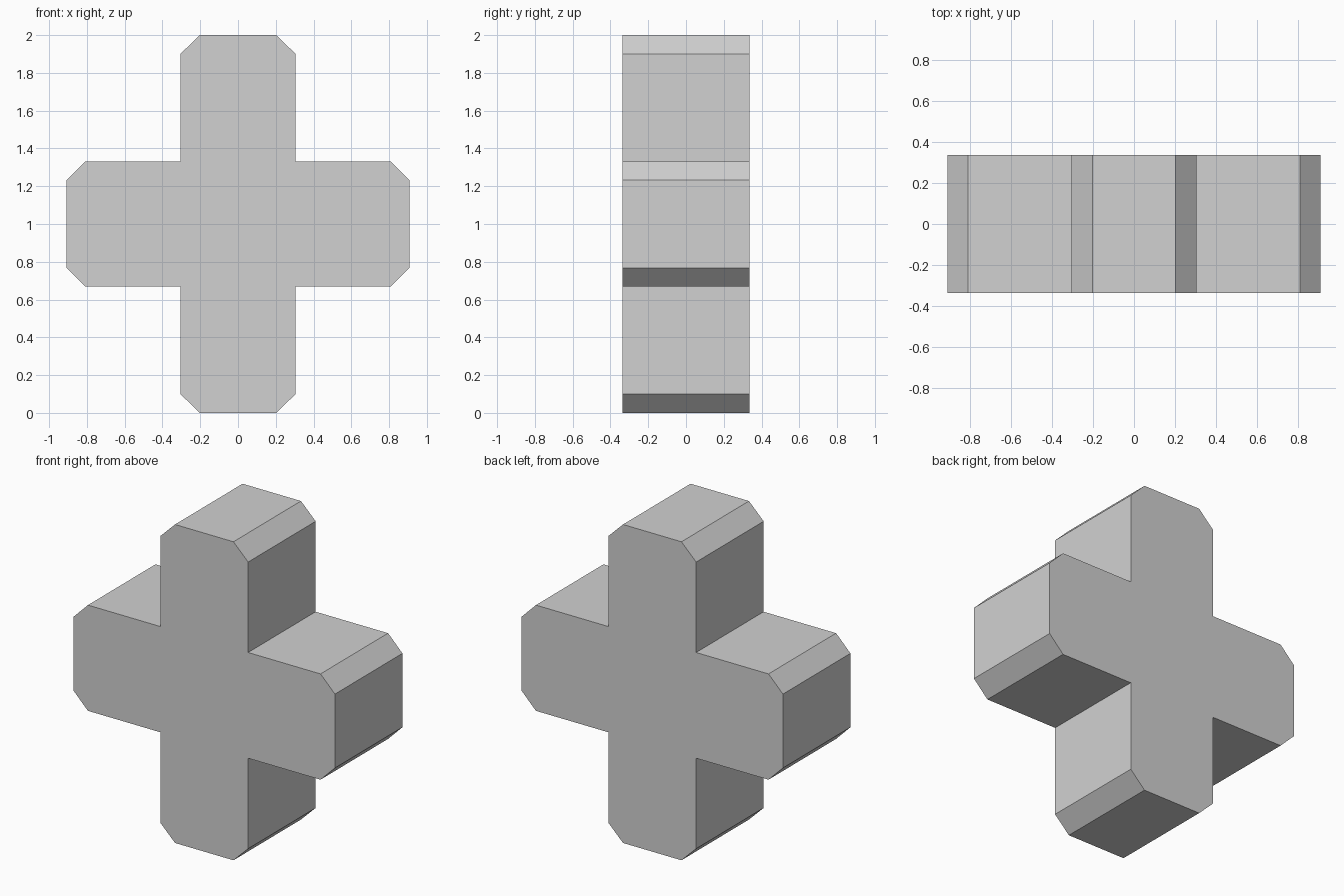
import bpy
import bmesh

cube = bpy.data.objects.get("Cube")
if cube:
    bpy.data.objects.remove(cube, do_unlink=True)

HALF_DEPTH = 0.335
CENTRE_Z = 1.0

# One quarter of the cross outline, from the top arm round to the side arm
quarter = [(0.203, 1.0), (0.305, 0.9), (0.305, 0.332), (0.808, 0.332), (0.908, 0.232)]

# Mirror the quarter into a full closed outline
right_half = quarter + [(x, -z) for x, z in reversed(quarter)]
outline = right_half + [(-x, -z) for x, z in right_half]

# Plain grey finish
grey = bpy.data.materials.new("light grey")
grey.use_nodes = True
colour = (0.64, 0.64, 0.64, 1.0)
grey.diffuse_color = colour
grey.node_tree.nodes["Principled BSDF"].inputs["Base Color"].default_value = colour

# Cross block: outline face extruded from front to back
bm = bmesh.new()
front = bm.faces.new([bm.verts.new((x, -HALF_DEPTH, CENTRE_Z + z)) for x, z in outline])
result = bmesh.ops.extrude_face_region(bm, geom=[front], use_keep_orig=True)
back_verts = [g for g in result["geom"] if isinstance(g, bmesh.types.BMVert)]
bmesh.ops.translate(bm, verts=back_verts, vec=(0, 2 * HALF_DEPTH, 0))
bmesh.ops.recalc_face_normals(bm, faces=bm.faces)

mesh = bpy.data.meshes.new("cross_block")
bm.to_mesh(mesh)
bm.free()
mesh.materials.append(grey)
block = bpy.data.objects.new("cross_block", mesh)
bpy.context.collection.objects.link(block)
